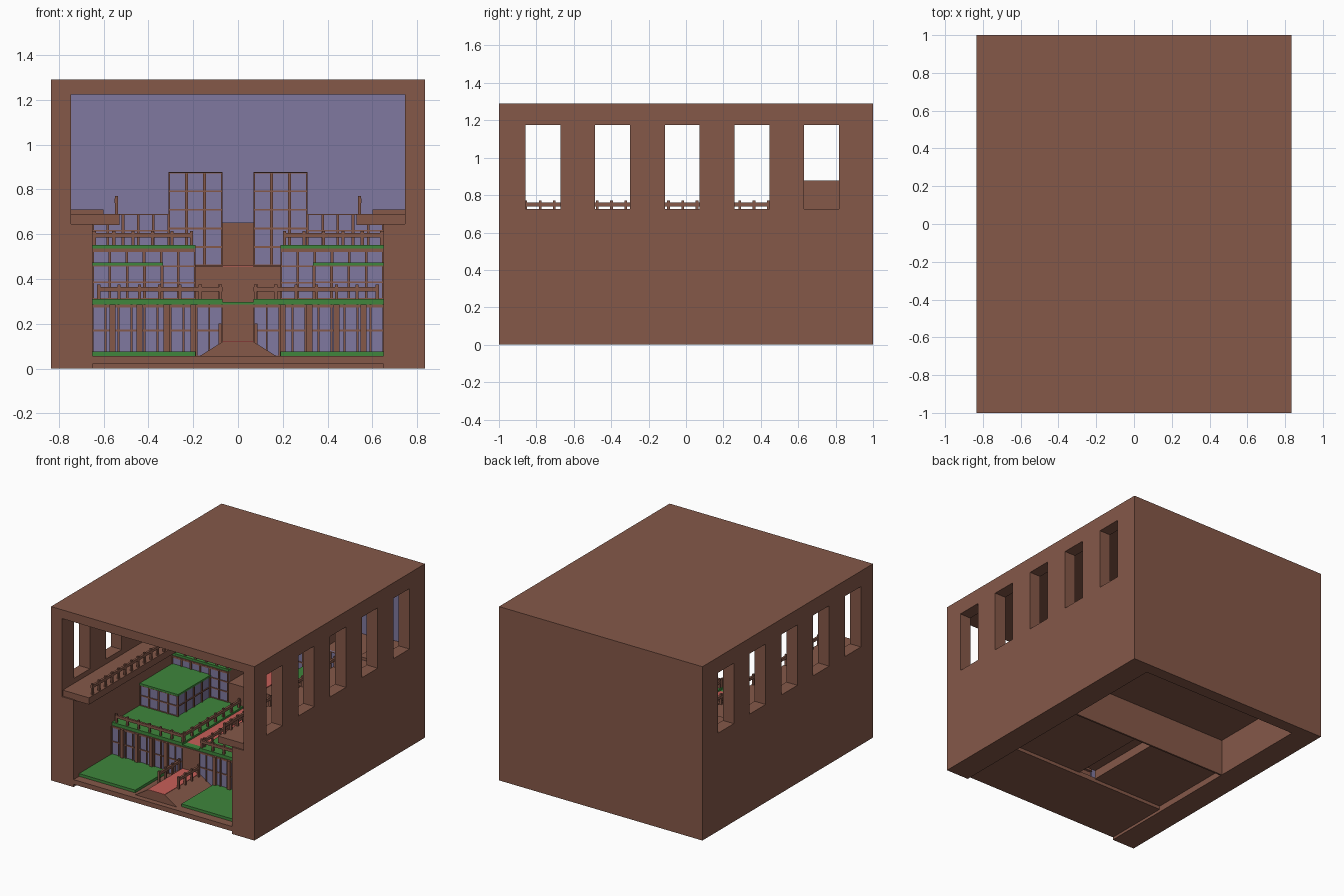
import bpy, bmesh

if "Cube" in bpy.data.objects:
    bpy.data.objects.remove(bpy.data.objects["Cube"])


def material(name, rgb):
    m = bpy.data.materials.new(name)
    m.diffuse_color = (*rgb, 1)
    m.use_nodes = True
    m.node_tree.nodes["Principled BSDF"].inputs["Base Color"].default_value = m.diffuse_color
    return m


BROWN = material("brown_wall", (0.235, 0.098, 0.066))
GREEN = material("green_lawn", (0.05, 0.24, 0.045))
BLUE = material("blue_glass", (0.215, 0.19, 0.35))
RED = material("red_path", (0.58, 0.115, 0.10))


def finish(name, bm, mat, mirror):
    bmesh.ops.recalc_face_normals(bm, faces=bm.faces)
    me = bpy.data.meshes.new(name)
    bm.to_mesh(me)
    bm.free()
    ob = bpy.data.objects.new(name, me)
    bpy.context.collection.objects.link(ob)
    me.materials.append(mat)
    if mirror:
        ob.modifiers.new("mirror_x", 'MIRROR').use_axis[0] = True
        ob.modifiers["mirror_x"].use_mirror_merge = False
    return ob


def boxes(name, mat, items, mirror=True):
    """One object from boxes (x0, x1, y0, y1, z0, z1)."""
    bm = bmesh.new()
    for x0, x1, y0, y1, z0, z1 in items:
        vs = bmesh.ops.create_cube(bm, size=1)["verts"]
        for v in vs:
            v.co.x = (x0 + x1) / 2 + v.co.x * (x1 - x0)
            v.co.y = (y0 + y1) / 2 + v.co.y * (y1 - y0)
            v.co.z = (z0 + z1) / 2 + v.co.z * (z1 - z0)
    return finish(name, bm, mat, mirror)


def railing(name, axis, a, b, fixed, z0, z1, step):
    """Posts and a top rail along x or y."""
    t = 0.007
    spans = [(a, b, z1 - 0.03, z1 - 0.01, 0.008)]
    n = max(1, round((b - a) / step))
    for i in range(n + 1):
        p = a + 0.008 + (b - a - 0.016) * i / n
        spans.append((p - t, p + t, z0, z1, t))
    items = []
    for s, e, lo, hi, w in spans:
        if axis == 'x':
            items.append((s, e, fixed - w, fixed + w, lo, hi))
        else:
            items.append((fixed - w, fixed + w, s, e, lo, hi))
    boxes(name, BROWN, items)


def front_glazing(name, x0, x1, y, z0, z1, cols, rows, bar=0.012):
    """Glass front with a grid of brown bars standing proud of it."""
    boxes(name + "_glass", BLUE, [(x0, x1, y, y + 0.012, z0, z1)])
    items = []
    for i in range(cols + 1):
        x = x0 + (x1 - x0) * i / cols
        items.append((max(x0, x - bar / 2), min(x1, x + bar / 2), y - 0.008, y + 0.004, z0, z1))
    for j in range(rows + 1):
        z = z0 + (z1 - z0) * j / rows
        items.append((x0, x1, y - 0.006, y + 0.004, max(z0, z - 0.004), min(z1, z + 0.004)))
    boxes(name + "_bars", BROWN, items)


# Outer hall: side walls with five windows each, roof, back
wall = [(0.65, 0.835, -1, 1, 0, 0.645),
        (0.745, 0.835, -1, 1, 0.645, 0.727),
        (0.745, 0.835, -1, 1, 1.175, 1.29)]
edges = [-1]
for k in range(5):
    c = -0.765 + 0.3725 * k
    edges += [c - 0.093, c + 0.093]
edges.append(1)
for i in range(0, len(edges), 2):
    wall.append((0.745, 0.835, edges[i], edges[i + 1], 0.727, 1.175))
boxes("side_walls", BROWN, wall)
boxes("roof", BROWN, [(-0.745, 0.745, -1, 1, 1.225, 1.29)], False)
boxes("back_wall", BROWN, [(-0.65, 0.65, 0.91, 1, 0, 0.645),
                           (-0.745, 0.745, 0.91, 1, 0.645, 1.225)], False)
boxes("back_glass", BLUE, [(-0.745, 0.745, 0.902, 0.91, 0.65, 1.225)], False)

# Upper galleries along both side walls
boxes("gallery", BROWN, [(0.53, 0.745, -0.99, 0.90, 0.64, 0.69),
                         (0.60, 0.745, 0.56, 0.90, 0.69, 0.71)])
railing("gallery_railing", 'y', -0.94, 0.60, 0.543, 0.69, 0.77, 0.0775)

# Ground floor, hollow underneath, with a raised trench below the path
boxes("ground_floor", BROWN, [(-0.65, 0.65, -1, -0.5, 0.02, 0.055)], False)
boxes("room_floor", BROWN, [(0.07, 0.65, -0.5, 0.163, 0.045, 0.055),
                            (0.07, 0.08, -0.5, 0.163, 0.045, 0.12)])
boxes("trench_top", BROWN, [(-0.07, 0.07, -0.5, 0.163, 0.11, 0.12)], False)
boxes("front_lawn", GREEN, [(0.19, 0.65, -0.935, -0.55, 0.055, 0.075)])

# Sloped bank with the red entry path on top
bm = bmesh.new()
ends = []
for y in (-0.96, -0.55):
    ends.append([bm.verts.new((x, y, z)) for x, z in
                 ((-0.18, 0.05), (-0.07, 0.119), (0.07, 0.119), (0.18, 0.05))])
for e in ends:
    bm.faces.new(e)
for i in range(4):
    j = (i + 1) % 4
    bm.faces.new((ends[0][i], ends[0][j], ends[1][j], ends[1][i]))
finish("path_bank", bm, BROWN, False)
boxes("entry_path", RED, [(-0.07, 0.07, -0.96, -0.55, 0.117, 0.122)], False)
railing("entry_railing", 'y', -0.82, -0.57, 0.08, 0.11, 0.20, 0.08)

# First storey: glazed front, lawn deck, retaining walls behind and below
front_glazing("lower_front", 0.07, 0.65, -0.55, 0.055, 0.285, 10, 2, 0.008)
boxes("lower_columns", BROWN, [(x - 0.013, x + 0.013, -0.568, -0.545, 0.055, 0.285)
                               for x in (0.2, 0.32, 0.44, 0.56)])
boxes("lower_deck", BROWN, [(-0.65, 0.65, -0.555, 0.55, 0.272, 0.286),
                            (-0.07, 0.07, -0.55, -0.53, 0.12, 0.272),
                            (-0.65, 0.65, 0.15, 0.163, 0.0, 0.272)], False)
boxes("lower_lawn", GREEN, [(0.07, 0.65, -0.55, 0.16, 0.286, 0.31)])
boxes("middle_lawn_edge", GREEN, [(-0.07, 0.07, -0.55, -0.50, 0.286, 0.296)], False)
boxes("middle_path", RED, [(-0.07, 0.07, -0.50, 0.16, 0.286, 0.296)], False)
railing("lower_railing", 'x', 0.07, 0.63, -0.535, 0.31, 0.375, 0.09)
railing("middle_path_railing", 'y', -0.52, 0.14, 0.083, 0.31, 0.375, 0.09)

# Glass pavilions standing on the lower lawn
front_glazing("pavilion", 0.34, 0.65, -0.22, 0.31, 0.46, 4, 2)
boxes("pavilion_side_glass", BLUE, [(0.34, 0.352, -0.22, 0.16, 0.31, 0.46)])
boxes("pavilion_side_bars", BROWN,
      [(0.332, 0.344, y - 0.006, y + 0.006, 0.31, 0.46)
       for y in (-0.222, -0.13, -0.035, 0.06, 0.15)]
      + [(0.334, 0.344, -0.22, 0.16, 0.381, 0.389)])
boxes("pavilion_roof", GREEN, [(0.335, 0.65, -0.225, 0.16, 0.46, 0.474)])

# Second storey: glazed front, upper lawn, central landing
front_glazing("upper_front", 0.19, 0.65, 0.16, 0.31, 0.53, 6, 3)
boxes("upper_deck", BROWN, [(0.19, 0.65, 0.155, 0.55, 0.52, 0.535),
                            (0.19, 0.205, 0.172, 0.55, 0.286, 0.52)])
boxes("upper_lawn", GREEN, [(0.19, 0.65, 0.16, 0.55, 0.535, 0.552)])
railing("upper_railing", 'x', 0.20, 0.65, 0.175, 0.552, 0.615, 0.082)
boxes("landing", BROWN, [(-0.19, 0.19, 0.16, 0.174, 0.286, 0.455),
                         (-0.19, 0.19, 0.16, 0.91, 0.445, 0.455),
                         (-0.65, 0.65, 0.54, 0.55, 0.275, 0.45)], False)
boxes("landing_path", RED, [(-0.07, 0.07, 0.165, 0.90, 0.455, 0.46)], False)

# Third storey: rear glazed rooms and the two taller towers
front_glazing("rear_front", 0.31, 0.65, 0.55, 0.54, 0.69, 5, 2)
boxes("rear_room", BROWN, [(0.31, 0.65, 0.562, 0.91, 0.45, 0.69)])
front_glazing("tower_front", 0.07, 0.31, 0.55, 0.46, 0.875, 3, 5)
boxes("tower_block", BROWN, [(0.07, 0.31, 0.562, 0.905, 0.445, 0.878)])
